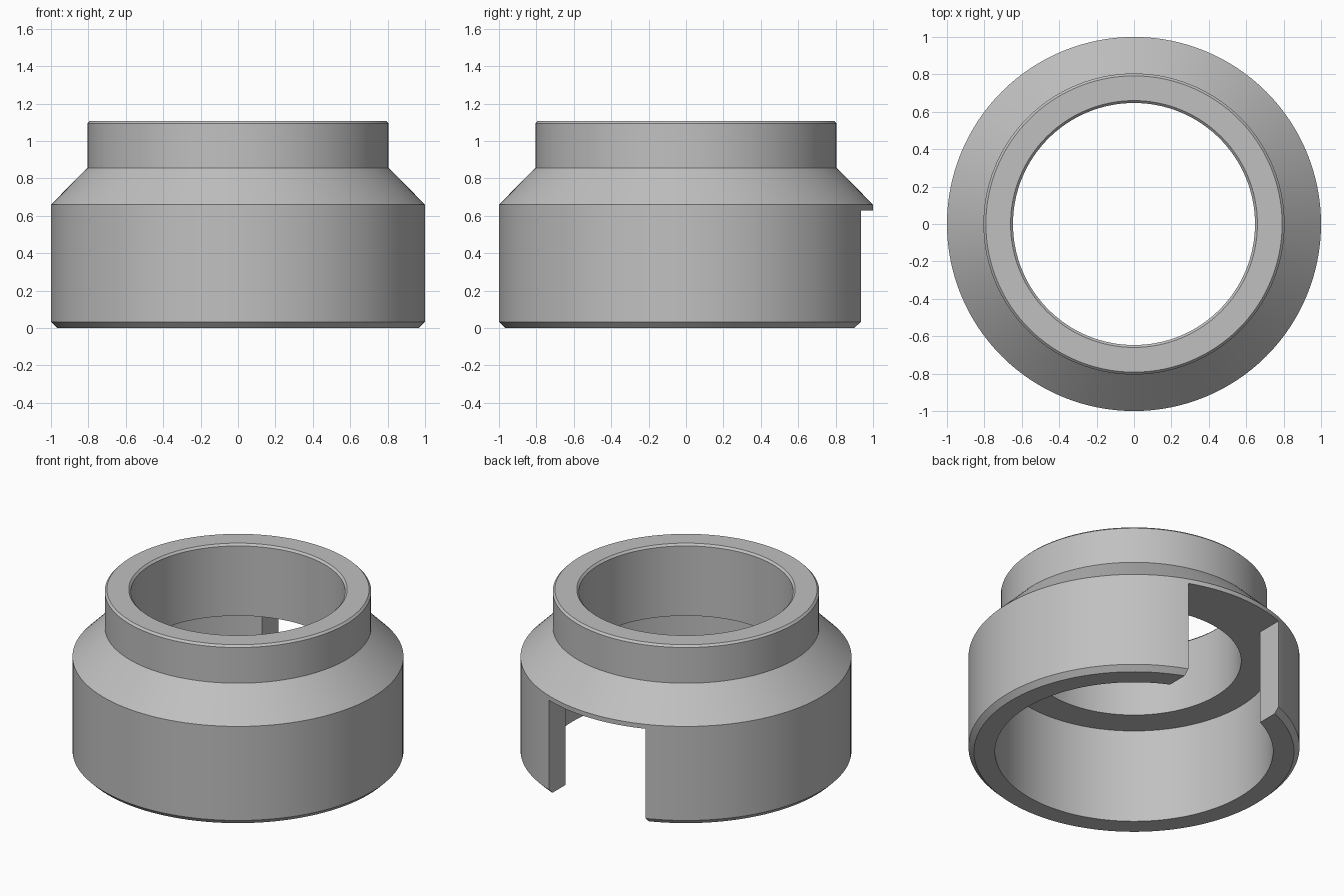
import bpy
import bmesh
import math
from mathutils import Vector

old = bpy.data.objects.get("Cube")
if old:
    bpy.data.objects.remove(old, do_unlink=True)

SEGMENTS = 128
CEILING = 0.63        # underside of the inner step, also the top of the notch
NOTCH_HALF = 0.355

# Single flat colour
grey = bpy.data.materials.new("plain grey")
grey.use_nodes = True
colour = (0.53, 0.53, 0.53, 1)
grey.diffuse_color = colour
grey.node_tree.nodes["Principled BSDF"].inputs["Base Color"].default_value = colour


def make_object(name, bm):
    bmesh.ops.recalc_face_normals(bm, faces=bm.faces)
    mesh = bpy.data.meshes.new(name)
    bm.to_mesh(mesh)
    bm.free()
    obj = bpy.data.objects.new(name, mesh)
    bpy.context.collection.objects.link(obj)
    mesh.materials.append(grey)
    return obj


def lathe(name, profile):
    """Revolve a closed (radius, height) outline around z."""
    bm = bmesh.new()
    verts = [bm.verts.new((r, 0, z)) for r, z in profile]
    edges = [bm.edges.new((a, b)) for a, b in zip(verts, verts[1:] + verts[:1])]
    bmesh.ops.spin(bm, geom=verts + edges, cent=(0, 0, 0), axis=(0, 0, 1),
                   angle=math.tau, steps=SEGMENTS)
    bmesh.ops.remove_doubles(bm, verts=bm.verts, dist=0.0005)
    return make_object(name, bm)


def block(name, low, high):
    """Axis-aligned box between two corners."""
    bm = bmesh.new()
    bmesh.ops.create_cube(bm, size=1)
    low, high = Vector(low), Vector(high)
    for v in bm.verts:
        v.co = [high[i] if v.co[i] > 0 else low[i] for i in range(3)]
    return make_object(name, bm)


# Collar: wide skirt, sloped shoulder and narrow neck with chamfered rims
collar = lathe("collar", [
    (0.84, 0), (0.967, 0), (1, 0.033), (1, 0.66),
    (0.805, 0.857), (0.805, 1.095), (0.792, 1.108),
    (0.66, 1.108), (0.647, 1.095), (0.647, CEILING), (0.84, CEILING),
])

# Notch through the back of the skirt
cutter = block("notch_cutter", (-NOTCH_HALF, 0.3, -0.2), (NOTCH_HALF, 1.3, CEILING))
cutter.hide_render = True
cut = collar.modifiers.new("notch", "BOOLEAN")
cut.operation = "DIFFERENCE"
cut.solver = "EXACT"
cut.object = cutter

bpy.ops.object.select_all(action="DESELECT")
collar.select_set(True)
bpy.context.view_layer.objects.active = collar
bpy.ops.object.modifier_apply(modifier=cut.name)
bpy.data.objects.remove(cutter, do_unlink=True)

# Smooth round walls, sharp rims
bpy.ops.object.shade_smooth_by_angle(angle=math.radians(25))
